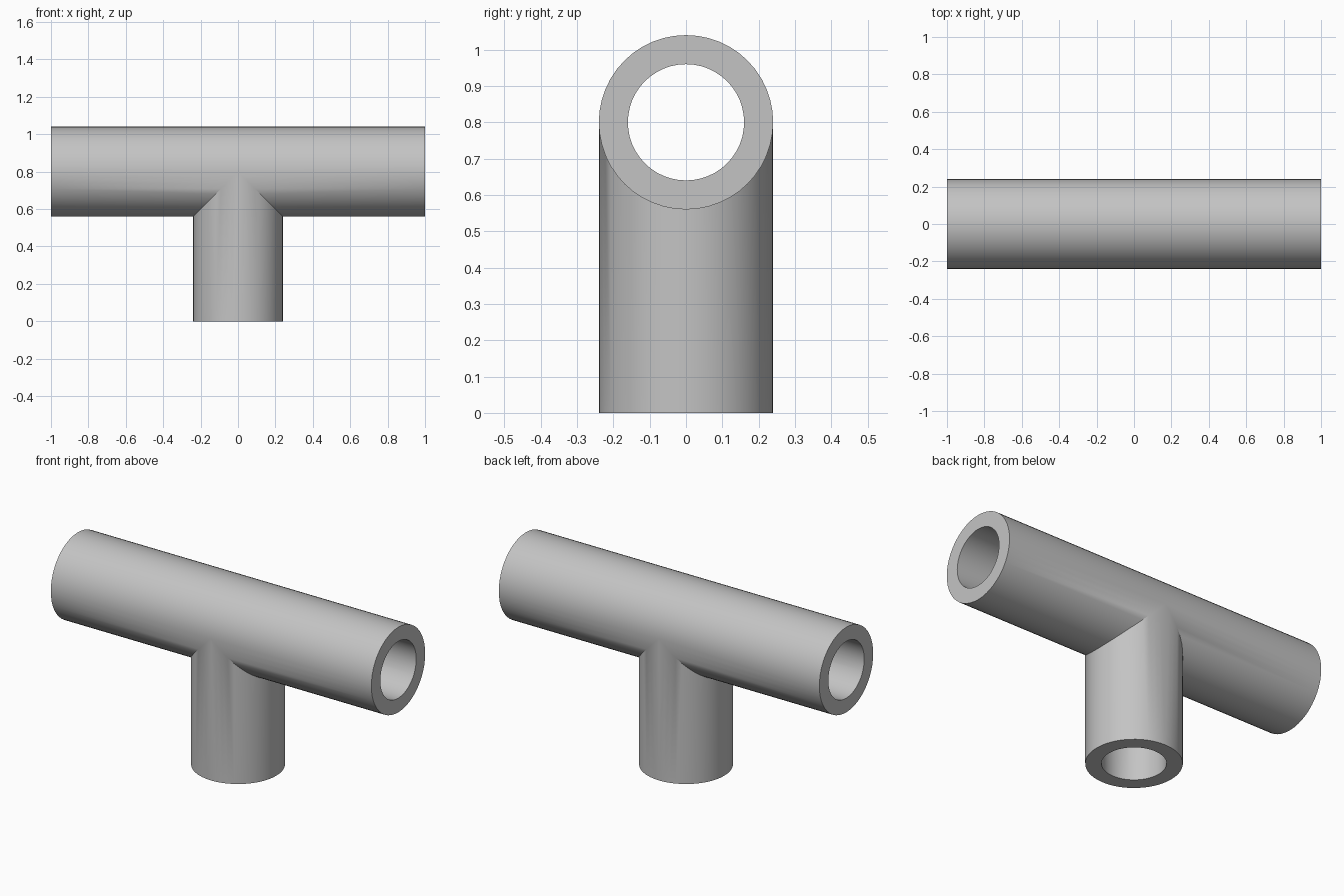
import bpy
import bmesh
import math

AXIS_Z = 0.8       # height of the cross pipe's axis
OUTER, INNER = 0.24, 0.16
SEGMENTS = 48

if "Cube" in bpy.data.objects:
    bpy.data.objects.remove(bpy.data.objects["Cube"])

grey = bpy.data.materials.new("plain grey")
grey.use_nodes = True
colour = (0.55, 0.55, 0.55, 1)
grey.diffuse_color = colour
grey.node_tree.nodes["Principled BSDF"].inputs["Base Color"].default_value = colour


def tee_rows(bm, radius, side):
    """One row per angle: arm end, mitred seam, then branch foot on the lower half."""
    rows = []
    for i in range(SEGMENTS):
        a = math.tau * i / SEGMENTS
        drop, y = radius * math.cos(a), radius * math.sin(a)
        z, seam_x = AXIS_Z - drop, side * max(0, drop)
        row = [bm.verts.new((side, y, z)), bm.verts.new((seam_x, y, z))]
        if drop > -1e-6:
            row.append(bm.verts.new((seam_x, y, 0)))
        rows.append(row)
    return rows


def bridge(bm, rows_a, rows_b):
    for p, q in zip(rows_a, rows_b):
        bm.faces.new((p[0], p[1], q[1], q[0]))
        if len(p) == 3 and len(q) == 3:
            bm.faces.new((p[1], p[2], q[2], q[1]))


bm = bmesh.new()
for side in (-1, 1):
    shells = [tee_rows(bm, r, side) for r in (OUTER, INNER)]
    # Outer wall and bore
    for rows in shells:
        bridge(bm, rows, rows[1:] + rows[:1])
    # Flat rims at the arm end and the branch foot
    out, bore = shells
    for i in range(SEGMENTS):
        j = (i + 1) % SEGMENTS
        bm.faces.new((out[i][0], out[j][0], bore[j][0], bore[i][0]))
        if len(out[i]) == 3 and len(out[j]) == 3:
            bm.faces.new((out[i][2], out[j][2], bore[j][2], bore[i][2]))

# Weld the two halves into one closed solid
bmesh.ops.remove_doubles(bm, verts=bm.verts, dist=1e-5)
bmesh.ops.recalc_face_normals(bm, faces=bm.faces)
mesh = bpy.data.meshes.new("tee_pipe")
bm.to_mesh(mesh)
bm.free()
mesh.materials.append(grey)

tee = bpy.data.objects.new("tee_pipe", mesh)
bpy.context.collection.objects.link(tee)
bpy.ops.object.select_all(action="DESELECT")
tee.select_set(True)
bpy.context.view_layer.objects.active = tee
bpy.ops.object.shade_smooth_by_angle(angle=math.radians(30))
